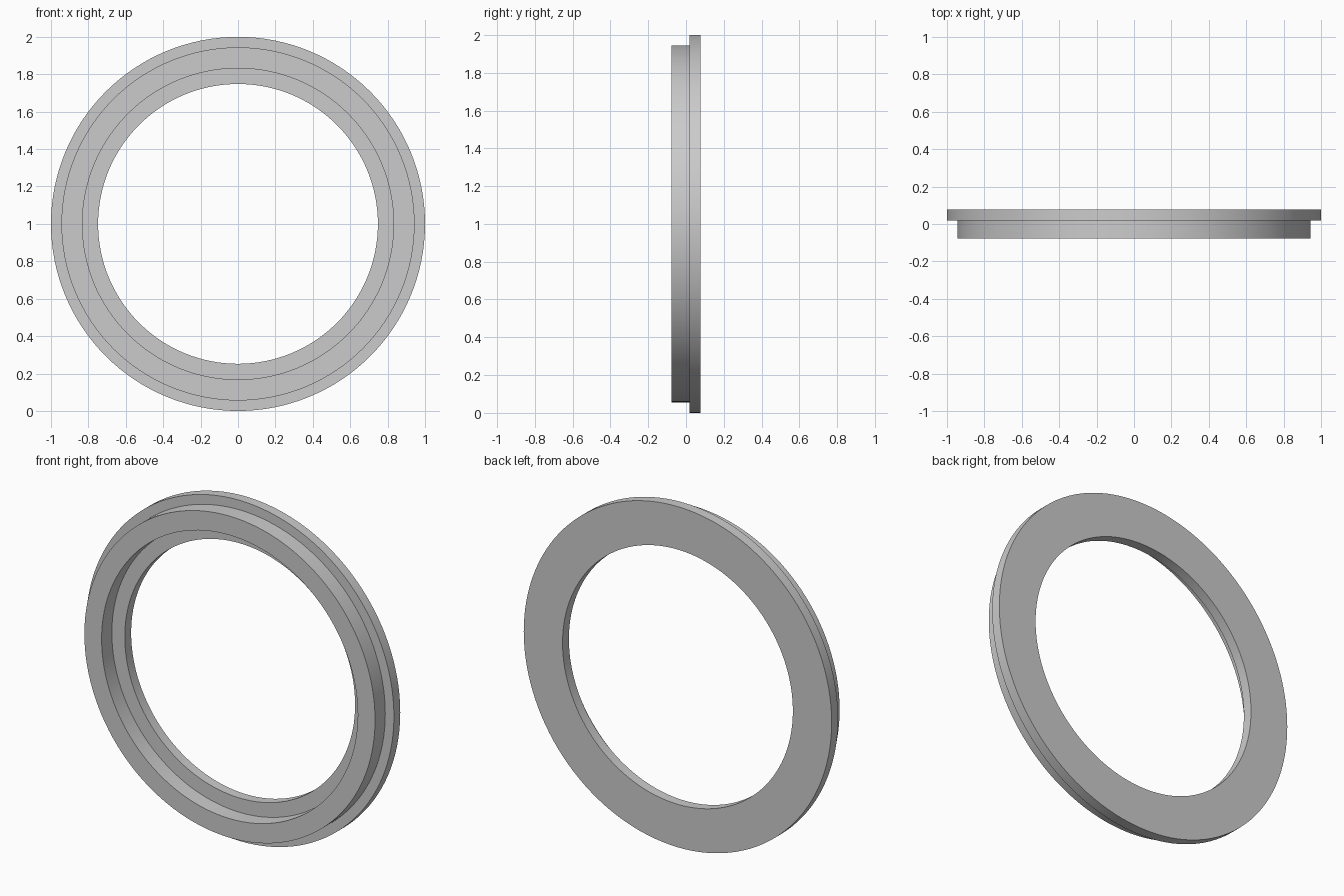
import bpy
import bmesh
import math
from mathutils import Matrix, Vector

cube = bpy.data.objects.get("Cube")
if cube:
    bpy.data.objects.remove(cube, do_unlink=True)

# Plain grey finish
grey = bpy.data.materials.new("plain grey")
grey.use_nodes = True
colour = (0.6, 0.6, 0.6, 1)
grey.diffuse_color = colour
grey.node_tree.nodes["Principled BSDF"].inputs["Base Color"].default_value = colour

# Dimensions: radii, and depths from front to back
FLANGE_R, COLLAR_R, RECESS_R, BORE_R = 1.0, 0.944, 0.832, 0.748
FRONT, STEP, BACK = -0.077, 0.018, 0.077
SEGMENTS = 128

# Stepped cross-section: collar in front, flange behind, recess inside
profile = [
    (BORE_R, BACK), (FLANGE_R, BACK), (FLANGE_R, STEP), (COLLAR_R, STEP),
    (COLLAR_R, FRONT), (RECESS_R, FRONT), (RECESS_R, STEP), (BORE_R, STEP),
]

# Sweep the cross-section around the y axis
bm = bmesh.new()
rings = []
for i in range(SEGMENTS):
    turn = Matrix.Rotation(math.tau * i / SEGMENTS, 3, "Y")
    rings.append([bm.verts.new(turn @ Vector((r, y, 0))) for r, y in profile])
for i, ring in enumerate(rings):
    after = rings[(i + 1) % SEGMENTS]
    for j in range(len(profile)):
        k = (j + 1) % len(profile)
        bm.faces.new((ring[j], ring[k], after[k], after[j]))
bmesh.ops.recalc_face_normals(bm, faces=bm.faces)

mesh = bpy.data.meshes.new("flanged_ring")
bm.to_mesh(mesh)
bm.free()
mesh.materials.append(grey)
ring_object = bpy.data.objects.new("flanged_ring", mesh)
ring_object.location.z = FLANGE_R
bpy.context.collection.objects.link(ring_object)

# Smooth round walls, sharp steps
bpy.ops.object.select_all(action="DESELECT")
ring_object.select_set(True)
bpy.context.view_layer.objects.active = ring_object
bpy.ops.object.shade_smooth_by_angle(angle=math.radians(30))
